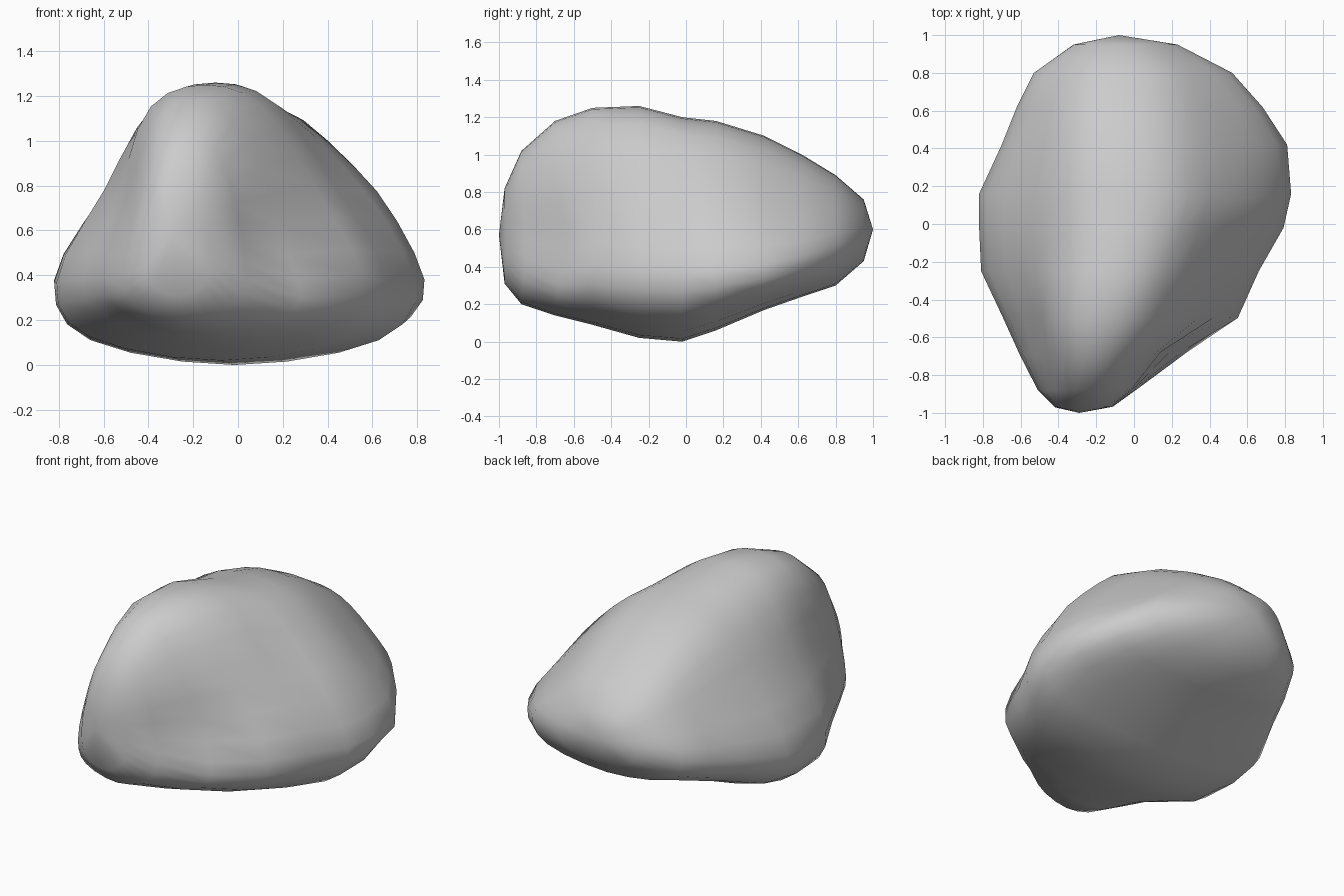
import bpy
import bmesh
import math
from mathutils import Vector

cube = bpy.data.objects.get("Cube")
if cube:
    bpy.data.objects.remove(cube, do_unlink=True)

STEPS = 3  # mesh points between neighbouring outline points

# Boulder sections from front to back:
# y, right x, right shoulder, left shoulder, left x,
# widest z on the right, widest z on the left, bottom, top
SECTIONS = [
    (-.97, -.42, -.35, -.18, -.11, .48, .52, .31, .82),
    (-.88, -.51, -.36, -.1, .05, .4, .45, .2, 1.02),
    (-.7, -.61, -.37, -.02, .3, .38, .38, .14, 1.18),
    (-.5, -.7, -.39, .1, .55, .38, .4, .09, 1.25),
    (-.25, -.81, -.37, .17, .66, .37, .38, .02, 1.26),
    (-.02, -.82, -.35, .25, .79, .37, .37, 0, 1.2),
    (.16, -.82, -.35, .29, .83, .38, .38, .06, 1.18),
    (.42, -.7, -.33, .25, .81, .42, .41, .17, 1.1),
    (.62, -.62, -.31, .21, .68, .46, .46, .24, 1),
    (.8, -.53, -.27, .16, .52, .51, .52, .3, .89),
    (.95, -.32, -.2, .05, .23, .57, .57, .43, .76),
]

# Soft hollows and swells: centre, radius, push
SHAPING = [
    ((.18, -.7, .52), .22, (-.06, .07, 0)),
    ((-.62, -.62, .12), .18, (.05, .02, .03)),
    ((-.58, -.5, .75), .25, (.04, .02, -.01)),
    ((.6, .14, .75), .25, (.04, -.02, .02)),
]


def outline(section):
    """Control points around one section, starting at the crest."""
    y, right, right_top, left_top, left, right_z, left_z, bottom, top = section
    middle = (right + left) / 2

    def side(shoulder_x, wide_x, wide_z):
        shoulder = Vector((shoulder_x, y, wide_z + .89 * (top - wide_z)))
        wide = Vector((wide_x, y, wide_z))
        outward = Vector((math.copysign(.02, wide_x - middle), 0, .02))
        flank = (shoulder + wide) / 2 + outward
        low = Vector((middle + .8 * (wide_x - middle), y,
                      bottom + .3 * (wide_z - bottom)))
        return [shoulder, flank, wide, low]

    crest = Vector(((right_top + left_top) / 2, y, top))
    base = Vector((middle, y, bottom))
    return ([crest] + side(left_top, left, left_z) + [base]
            + side(right_top, right, right_z)[::-1])


def smooth_loop(points):
    """Sample a closed smooth curve that passes through the points."""
    count = len(points)
    loop = []
    for i in range(count):
        a, b, c, d = (points[(i + k) % count] for k in (-1, 0, 1, 2))
        for step in range(STEPS):
            t = step / STEPS
            loop.append(b + (c - a) * t / 2
                        + (2 * a - 5 * b + 4 * c - d) * t ** 2 / 2
                        + (3 * b - a - 3 * c + d) * t ** 3 / 2)
    return loop


def shape(point):
    """Push a point by every nearby hollow or swell."""
    moved = point.copy()
    for centre, radius, push in SHAPING:
        distance = (point - Vector(centre)).length / radius
        moved += Vector(push) * math.exp(-distance * distance)
    return moved


def add_end(bm, ring, tip):
    """Close an end ring with a fan of triangles."""
    pole = bm.verts.new(tip)
    for a, b in zip(ring, ring[1:] + ring[:1]):
        bm.faces.new((pole, a, b))


# Loft the boulder
bm = bmesh.new()
rings = [[bm.verts.new(shape(p)) for p in smooth_loop(outline(section))]
         for section in SECTIONS]
for near, far in zip(rings, rings[1:]):
    for i in range(len(near)):
        bm.faces.new((near[i - 1], far[i - 1], far[i], near[i]))
add_end(bm, rings[0], (-.29, -1, .57))
add_end(bm, rings[-1], (-.08, 1, .6))
bmesh.ops.recalc_face_normals(bm, faces=bm.faces)

mesh = bpy.data.meshes.new("boulder")
bm.to_mesh(mesh)
bm.free()
mesh.shade_smooth()
boulder = bpy.data.objects.new("boulder", mesh)
bpy.context.collection.objects.link(boulder)

# Stone colour
stone = bpy.data.materials.new("grey stone")
stone.use_nodes = True
colour = (.6, .6, .6, 1)
stone.diffuse_color = colour
stone.node_tree.nodes["Principled BSDF"].inputs["Base Color"].default_value = colour
mesh.materials.append(stone)
